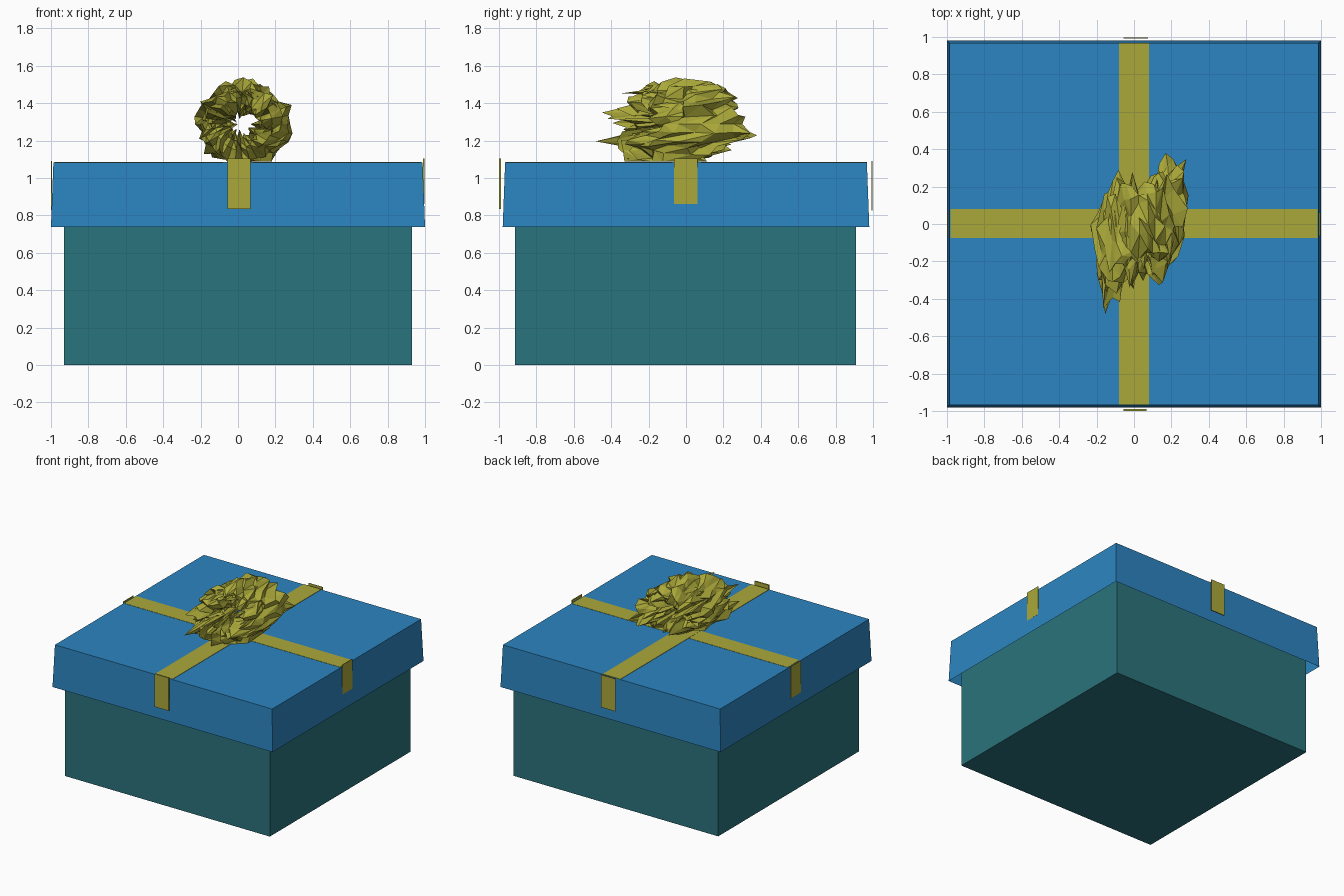
import bpy, bmesh, math, random
from mathutils import Vector, noise

if "Cube" in bpy.data.objects:
    bpy.data.objects.remove(bpy.data.objects["Cube"])

random.seed(4)


def material(name, color):
    m = bpy.data.materials.new(name)
    m.diffuse_color = (*color, 1)
    m.use_nodes = True
    m.node_tree.nodes["Principled BSDF"].inputs["Base Color"].default_value = m.diffuse_color
    return m


TEAL = material("teal", (0.023, 0.173, 0.203))
BLUE = material("blue", (0.025, 0.235, 0.535))
OLIVE = material("olive", (0.407, 0.397, 0.042))


def finish(bm, name, mat):
    bmesh.ops.recalc_face_normals(bm, faces=bm.faces)
    me = bpy.data.meshes.new(name)
    bm.to_mesh(me)
    bm.free()
    me.materials.append(mat)
    ob = bpy.data.objects.new(name, me)
    bpy.context.collection.objects.link(ob)
    return ob


def box(name, lo, hi, mat, taper=0.0, open_bottom=False):
    """Box between two corners; the top may be inset and the bottom left open."""
    bm = bmesh.new()
    bmesh.ops.create_cube(bm, size=1)
    for v in bm.verts:
        top = v.co.z > 0
        for i in range(3):
            s = 1 if v.co[i] > 0 else -1
            v.co[i] = hi[i] if s > 0 else lo[i]
            if top and i < 2:
                v.co[i] -= s * taper
    if open_bottom:
        bm.normal_update()
        low = [f for f in bm.faces if f.normal.z < -0.9]
        bmesh.ops.delete(bm, geom=low, context='FACES_ONLY')
    return finish(bm, name, mat)


# Box body and slightly tapered, hollow lid
box("box_body", (-0.93, -0.915, 0), (0.93, 0.91, 1.06), TEAL)
box("lid", (-1.0, -0.98, 0.738), (1.0, 0.98, 1.083), BLUE, taper=0.013, open_bottom=True)

# Crossed ribbons on the lid
box("ribbon_across", (-0.98, -0.075, 1.08), (0.98, 0.08, 1.085), OLIVE)
box("ribbon_along", (-0.08, -0.965, 1.08), (0.08, 0.967, 1.086), OLIVE)

# Hanging ribbon ends
box("ribbon_end_front", (-0.057, -1.0, 0.835), (0.067, -0.988, 1.105), OLIVE)
box("ribbon_end_back", (-0.055, 0.992, 0.825), (0.075, 0.996, 1.092), OLIVE)
box("ribbon_end_right", (0.99, -0.065, 0.86), (0.996, 0.062, 1.103), OLIVE)
box("ribbon_end_left", (-1.0, -0.065, 0.83), (-0.994, 0.065, 1.09), OLIVE)


# Crumpled bow: a ring about the y axis, stretched along y and torn by noise
def bow():
    bm = bmesh.new()
    n_ring, n_tube = 34, 16
    rings = []
    for i in range(n_ring):
        a = 2 * math.pi * i / n_ring
        ca, sa = math.cos(a), math.sin(a)
        reach = 0.215 + 0.13 * noise.noise(Vector((ca * 4, sa * 4, 3.1)))
        row = []
        for j in range(n_tube):
            b = 2 * math.pi * j / n_tube
            cb, sb = math.cos(b), math.sin(b)
            # rounded, near-rectangular tube section, fatter on the right
            u = math.copysign(abs(cb) ** 0.7, cb)
            w = math.copysign(abs(sb) ** 0.8, sb)
            p = Vector((ca * 5 + cb * 2, sb * 2.2, sa * 5 + cb * 2))
            tube = 0.075 + 0.06 * noise.noise(p * 1.7) + random.uniform(-0.018, 0.018)
            r = 0.142 + 0.025 * ca + tube * u
            y = reach * w * (1 + 0.35 * noise.noise(p * 1.3)) + random.uniform(-0.05, 0.05)
            x = 0.005 + r * ca * 1.07
            y += 0.5 * x - 0.035 + (0.015 if sa > -0.5 else -0.06)
            z = 1.288 + r * sa
            row.append(bm.verts.new((x, y, max(z, 1.087))))
        rings.append(row)
    for i in range(n_ring):
        for j in range(n_tube):
            q = [rings[i][j], rings[(i + 1) % n_ring][j],
                 rings[(i + 1) % n_ring][(j + 1) % n_tube], rings[i][(j + 1) % n_tube]]
            bm.faces.new(q[:3])
            bm.faces.new((q[0], q[2], q[3]))
    # Pointed leaf folds laid over the ring
    for k in range(70):
        a = random.uniform(0, 2 * math.pi)
        r = random.uniform(0.14, 0.2) + 0.02 * math.cos(a)
        x, z = 0.01 + r * math.cos(a) * 1.04, 1.29 + r * math.sin(a)
        y = 0.5 * x - 0.04 + random.uniform(-0.14, 0.1)
        out = Vector((math.cos(a), 0, math.sin(a)))
        side = Vector((-math.sin(a), 0, math.cos(a))) * random.uniform(0.03, 0.055)
        side += out * random.uniform(-0.02, 0.02)
        c, half = Vector((x, y, z)), Vector((0, random.uniform(0.09, 0.16), 0))
        pts = [c - half, c + half, c + side, c - side,
               c + out * random.uniform(0.01, 0.035) + half * random.uniform(-0.5, 0.5)]
        for p in pts:
            p.z = max(p.z, 1.087)
        v = [bm.verts.new(p) for p in pts]
        for e in ((0, 2), (2, 1), (1, 3), (3, 0)):
            bm.faces.new((v[e[0]], v[e[1]], v[4]))
    return finish(bm, "bow", OLIVE)


bow()
